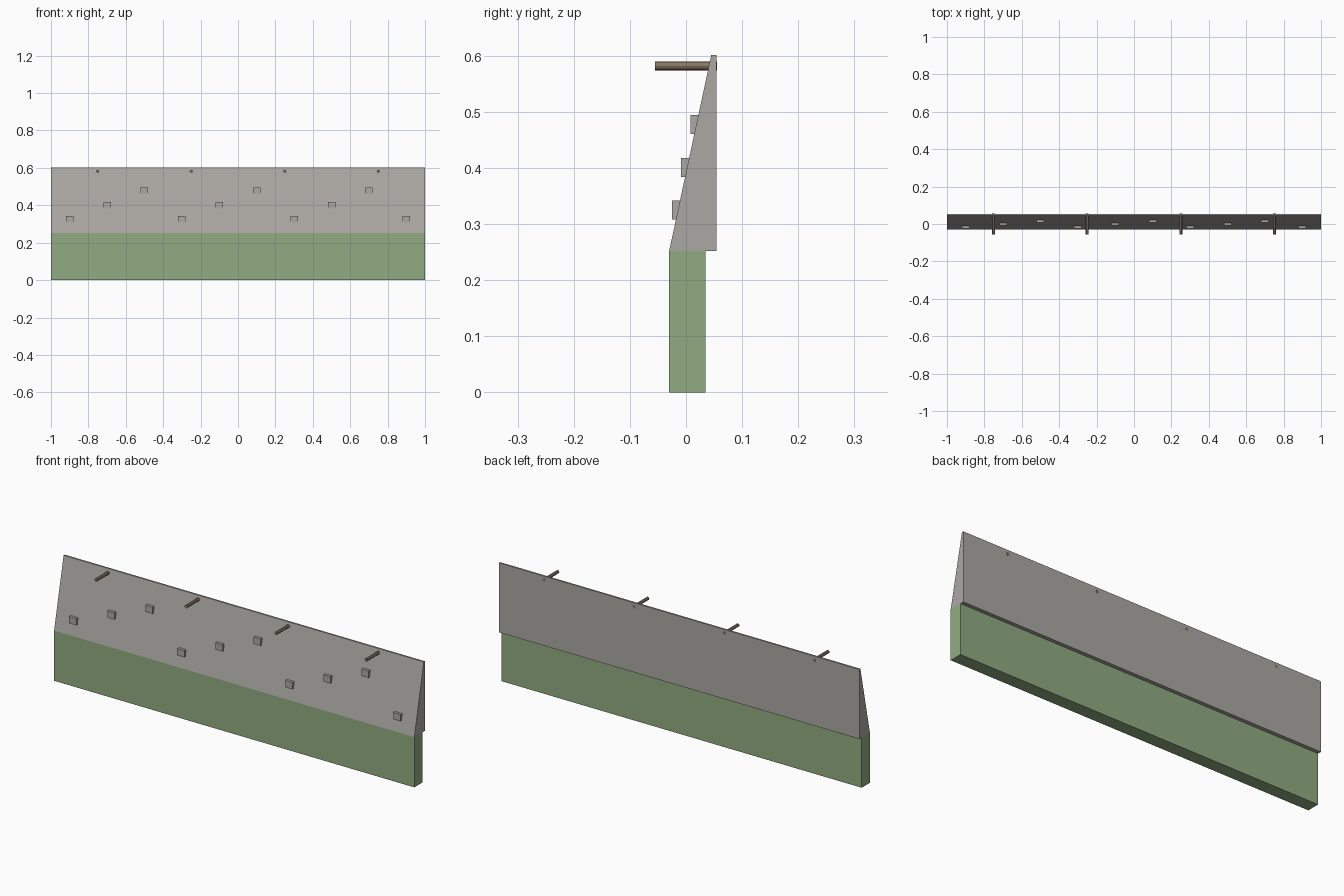
import bpy
import bmesh
from math import pi

cube = bpy.data.objects.get("Cube")
if cube:
    bpy.data.objects.remove(cube, do_unlink=True)


def material(name, rgb):
    mat = bpy.data.materials.new(name)
    mat.use_nodes = True
    mat.diffuse_color = (*rgb, 1)
    mat.node_tree.nodes["Principled BSDF"].inputs["Base Color"].default_value = (*rgb, 1)
    return mat


GREEN = material("sage green", (0.28, 0.41, 0.22))
GREY = material("warm grey", (0.41, 0.395, 0.37))
BROWN = material("wood brown", (0.24, 0.18, 0.125))


def extrude_profile(name, profile, x0, x1, mat):
    """Extrude a (y, z) outline along x."""
    bm = bmesh.new()
    face = bm.faces.new([bm.verts.new((x0, y, z)) for y, z in profile])
    result = bmesh.ops.extrude_face_region(bm, geom=[face])
    verts = [v for v in result["geom"] if isinstance(v, bmesh.types.BMVert)]
    bmesh.ops.translate(bm, verts=verts, vec=(x1 - x0, 0, 0))
    bmesh.ops.recalc_face_normals(bm, faces=bm.faces)
    mesh = bpy.data.meshes.new(name)
    bm.to_mesh(mesh)
    bm.free()
    mesh.materials.append(mat)
    obj = bpy.data.objects.new(name, mesh)
    bpy.context.collection.objects.link(obj)
    return obj


def box(name, x0, x1, y0, y1, z0, z1, mat):
    return extrude_profile(name, [(y0, z0), (y1, z0), (y1, z1), (y0, z1)], x0, x1, mat)


# Base and sloping upper wall
box("wall_base", -1, 1, -0.03, 0.035, 0, 0.252, GREEN)
extrude_profile("sloped_wall",
                [(-0.03, 0.252), (0.054, 0.252), (0.054, 0.601), (0.045, 0.601)],
                -1, 1, GREY)

# Blocks climbing the slope in repeating steps of three
for i in range(10):
    step = i % 3
    x = -0.9 + 0.2 * i
    y = -0.025 + 0.0165 * step
    z = 0.325 + 0.076 * step
    box(f"block_{i + 1}", x - 0.02, x + 0.02, y, y + 0.022, z - 0.017, z + 0.017, GREY)

# Pegs passing through the top of the wall
for i in range(4):
    bpy.ops.mesh.primitive_cylinder_add(
        vertices=12, radius=0.008, depth=0.11,
        location=(-0.75 + 0.5 * i, 0, 0.582), rotation=(pi / 2, 0, 0))
    peg = bpy.context.object
    peg.name = f"peg_{i + 1}"
    peg.data.materials.append(BROWN)
    bpy.ops.object.shade_smooth_by_angle()
